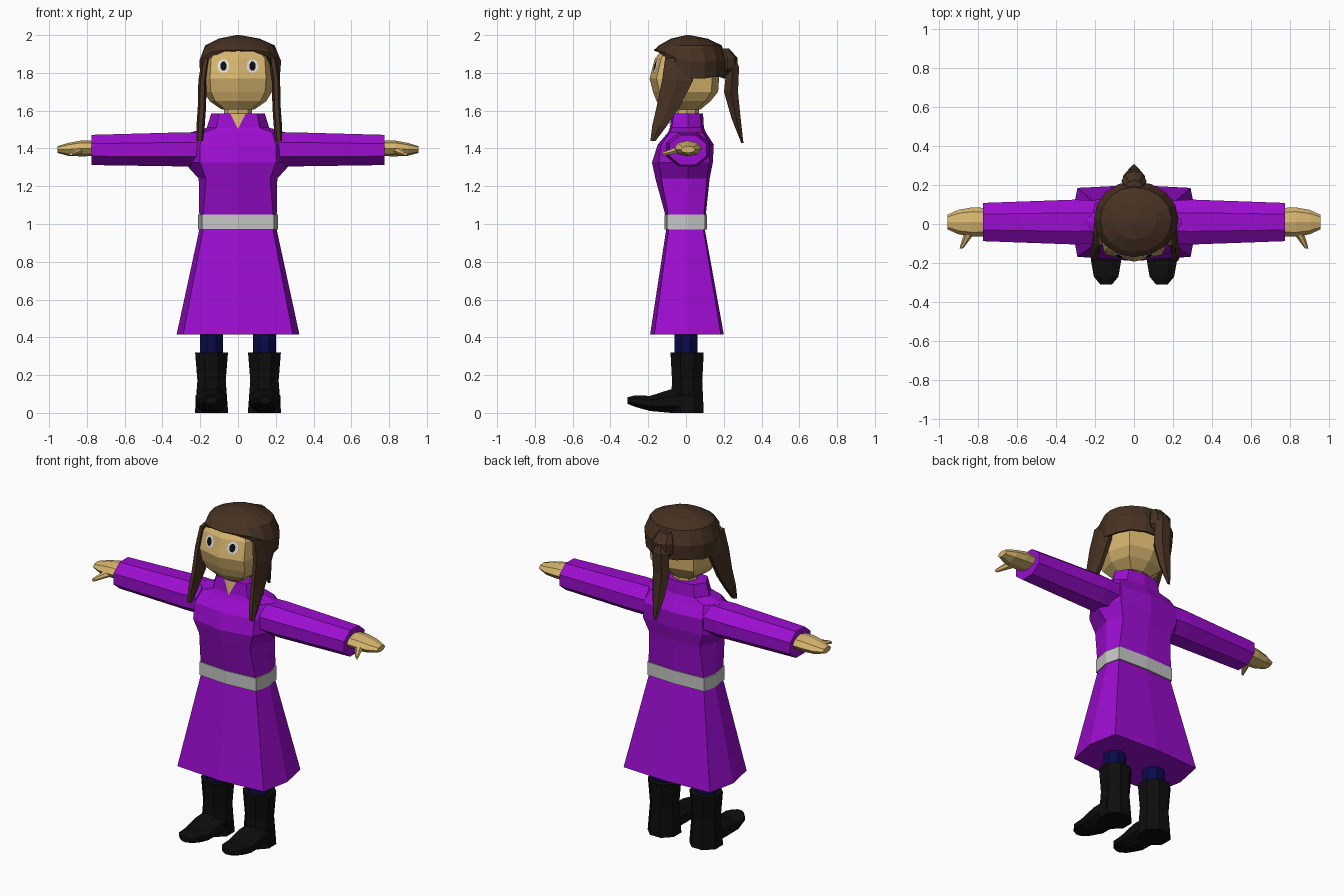
import bpy, bmesh, math
from mathutils import Vector
from mathutils.bvhtree import BVHTree

if "Cube" in bpy.data.objects:
    bpy.data.objects.remove(bpy.data.objects["Cube"])


def material(name, rgb):
    m = bpy.data.materials.new(name)
    m.diffuse_color = (*rgb, 1)
    m.use_nodes = True
    m.node_tree.nodes["Principled BSDF"].inputs["Base Color"].default_value = m.diffuse_color
    return m


PURPLE = material("purple cloth", (0.33, 0.004, 0.63))
SKIN = material("skin", (0.68, 0.46, 0.155))
HAIR = material("brown hair", (0.062, 0.031, 0.016))
BELT = material("light grey belt", (0.56, 0.56, 0.56))
NAVY = material("navy trousers", (0.003, 0.003, 0.07))
BLACK = material("black leather", (0.004, 0.004, 0.004))
WHITE = material("eye white", (0.75, 0.75, 0.75))


def finish(name, bm, mat, recalc=True):
    if recalc:
        bmesh.ops.recalc_face_normals(bm, faces=bm.faces)
    me = bpy.data.meshes.new(name)
    bm.to_mesh(me)
    bm.free()
    me.materials.append(mat)
    ob = bpy.data.objects.new(name, me)
    bpy.context.collection.objects.link(ob)
    return ob


def loft(name, rings, mat, caps=(True, True), mirror=1):
    """Skin a list of equal-length rings into a closed tube."""
    bm = bmesh.new()
    rows = [[bm.verts.new((x * mirror, y, z)) for x, y, z in r] for r in rings]
    n = len(rows[0])
    for a, b in zip(rows, rows[1:]):
        for i in range(n):
            j = (i + 1) % n
            bm.faces.new((a[i], a[j], b[j], b[i]))
    if caps[0]:
        bm.faces.new(rows[0])
    if caps[1]:
        bm.faces.new(rows[-1])
    return finish(name, bm, mat)


def ring(axis, t, c1, c2, r1, r2, n=8, flat=False, p=1.0):
    """Polygon section at t on the axis; flat puts sides, not corners, outward."""
    off = math.pi / n if flat else 0
    k = 1 / math.cos(math.pi / n) if flat else 1
    pts = []
    for i in range(n):
        a = off + i * 2 * math.pi / n
        c, s = math.cos(a), math.sin(a)
        u = c1 + r1 * k * math.copysign(abs(c) ** p, c)
        v = c2 + r2 * k * math.copysign(abs(s) ** p, s)
        pts.append({'z': (u, v, t), 'x': (t, u, v), 'y': (u, t, v)}[axis])
    return pts


def body(z, corner, side, yf, yfc, yb, ybc):
    """Eight-point body section: front, corners, sides, back."""
    half = [(corner, yfc), (side, 0.01), (corner, ybc)]
    pts = [(0, yf)] + half + [(0, yb)] + [(-x, y) for x, y in reversed(half)]
    return [(x, y, z) for x, y in pts]


# tunic: skirt, bodice and collar
tunic = loft("tunic", [
    body(0.415, 0.29, 0.325, -0.19, -0.168, 0.20, 0.185),
    body(0.97, 0.185, 0.205, -0.105, -0.092, 0.10, 0.092),
    body(1.05, 0.185, 0.205, -0.11, -0.095, 0.105, 0.095),
    body(1.24, 0.17, 0.208, -0.162, -0.13, 0.125, 0.11),
    body(1.325, 0.20, 0.285, -0.18, -0.145, 0.142, 0.125),
    body(1.42, 0.20, 0.28, -0.15, -0.13, 0.147, 0.125),
    body(1.485, 0.18, 0.25, -0.095, -0.085, 0.105, 0.09),
    body(1.51, 0.115, 0.165, -0.085, -0.075, 0.095, 0.08),
    body(1.585, 0.10, 0.142, -0.075, -0.065, 0.09, 0.075)], PURPLE)

# belt
loft("belt", [body(z, 0.19, 0.211, -0.115, -0.10, 0.11, 0.10)
              for z in (0.97, 1.05)], BELT)

# neck and head
loft("neck", [ring('z', z, 0, 0.005, 0.075, 0.065) for z in (1.5, 1.64)], SKIN)
head = loft("head", [
    ring('z', z, 0, (f + b) / 2, w, (b - f) / 2, p=0.65) for z, w, f, b in [
        (1.605, 0.085, -0.115, 0.075), (1.65, 0.15, -0.155, 0.13),
        (1.70, 0.18, -0.175, 0.17), (1.77, 0.186, -0.193, 0.175),
        (1.875, 0.178, -0.165, 0.17), (1.925, 0.14, -0.125, 0.14),
        (1.96, 0.06, -0.05, 0.07)]], SKIN)


def plate(name, target, outline, mat, lift):
    """Thin patch laid on the front of the target (x, z outline)."""
    tree = BVHTree.FromPolygons([v.co for v in target.data.vertices],
                                [tuple(f.vertices) for f in target.data.polygons])
    cx = sum(p[0] for p in outline) / len(outline)
    cz = sum(p[1] for p in outline) / len(outline)
    bm = bmesh.new()
    vs = []
    for x, z in outline + [(cx, cz)]:
        hit = tree.ray_cast(Vector((x, -1, z)), Vector((0, 1, 0)))[0]
        vs.append(bm.verts.new((x, hit.y - lift, z)))
    n = len(outline)
    for i in range(n):
        bm.faces.new((vs[i], vs[(i + 1) % n], vs[n]))
    return finish(name, bm, mat, recalc=False)


def oval(cx, cz, rx, rz, n=8):
    return [(cx + rx * math.cos((i + .5) * 2 * math.pi / n),
             cz + rz * math.sin((i + .5) * 2 * math.pi / n)) for i in range(n)]


# open neckline and eyes
plate("neckline", tunic, [(-0.04, 1.583), (-0.02, 1.543), (0, 1.502),
                          (0.02, 1.543), (0.04, 1.583), (0, 1.583)], SKIN, 0.004)
for side, m in (("right", 1), ("left", -1)):
    plate(side + "_eye_white", head, oval(m * 0.077, 1.836, 0.033, 0.037), WHITE, 0.004)
    plate(side + "_pupil", head, oval(m * 0.077, 1.836, 0.018, 0.025), BLACK, 0.008)

# hair cap: dome whose lower edge rises over the face
N = 16
EDGE = [1.915, 1.912, 1.885, 1.80, 1.77, 1.77, 1.78, 1.775, 1.77]
rows = []
for scale, drop in [(0.06, 0), (0.5, 0), (0.85, 0), (1.0, 0.4), (0.97, 1)]:
    row = []
    for i in range(N):
        a = i * 2 * math.pi / N
        rx = 0.228 if 0 < i < 8 else 0.205
        top = 2.0 - 0.075 * scale ** 2
        edge = EDGE[min(i, N - i)]
        row.append((rx * scale * math.sin(a),
                    0.01 + 0.015 * scale - 0.195 * scale * math.cos(a),
                    top + (min(edge, top) - top) * drop))
    rows.append(row)
cap = loft("hair_cap", rows, HAIR, caps=(True, False))
mod = cap.modifiers.new("thickness", 'SOLIDIFY')
mod.thickness = 0.015
mod.offset = -1

# front locks
for side, m, dx in (("right", 1, 0.008), ("left", -1, -0.005)):
    loft(side + "_hair_lock", [
        ring('z', z, x + dx, y, hx, hy, 6) for z, x, y, hx, hy in [
            (1.88, 0.175, -0.045, 0.02, 0.075), (1.76, 0.193, -0.045, 0.022, 0.095),
            (1.62, 0.196, -0.095, 0.022, 0.07), (1.52, 0.203, -0.14, 0.022, 0.045),
            (1.44, 0.208, -0.175, 0.018, 0.016)]], HAIR, mirror=m)

# hair knot and ponytail
loft("hair_knot", [ring('z', z, 0.0, y, r, r * 0.8) for z, y, r in [
    (1.79, 0.215, 0.035), (1.82, 0.22, 0.065), (1.88, 0.22, 0.065),
    (1.93, 0.195, 0.04)]], HAIR)
loft("ponytail", [ring('z', z, 0, y, rx, ry, 6) for z, y, rx, ry in [
    (1.875, 0.25, 0.03, 0.018), (1.83, 0.248, 0.055, 0.038),
    (1.70, 0.238, 0.056, 0.043), (1.56, 0.265, 0.04, 0.028),
    (1.43, 0.298, 0.01, 0.007)]], HAIR)

# paired limbs
for side, m in (("right", 1), ("left", -1)):
    loft(side + "_sleeve", [
        ring('x', x, 0.01, z, ry, rz, flat=True) for x, z, ry, rz in [
            (0.18, 1.395, 0.11, 0.088), (0.30, 1.395, 0.115, 0.09),
            (0.775, 1.392, 0.098, 0.08)]], PURPLE, mirror=m)
    loft(side + "_hand", [
        ring('x', x, 0.01, z, ry, rz) for x, z, ry, rz in [
            (0.75, 1.40, 0.072, 0.04), (0.83, 1.40, 0.075, 0.042),
            (0.90, 1.395, 0.063, 0.034), (0.955, 1.394, 0.038, 0.018)]],
         SKIN, mirror=m)
    loft(side + "_thumb", [
        ring('y', y, x, z, rx, rz, 6) for y, x, z, rx, rz in [
            (-0.03, 0.835, 1.395, 0.03, 0.022), (-0.08, 0.862, 1.382, 0.02, 0.016),
            (-0.125, 0.885, 1.37, 0.009, 0.01)]], SKIN, mirror=m)
    loft(side + "_trouser_leg", [
        ring('z', z, 0.14, 0, 0.06, 0.06, flat=True) for z in (0.28, 0.6)],
         NAVY, mirror=m)
    loft(side + "_boot_shaft", [
        ring('z', z, 0.14, 0.006, rx, ry, flat=True) for z, rx, ry in [
            (0, 0.088, 0.088), (0.17, 0.075, 0.08), (0.32, 0.087, 0.088)]],
         BLACK, mirror=m)
    loft(side + "_boot_foot", [
        ring('y', y, 0.143, (lo + hi) / 2, w, (hi - lo) / 2, flat=True)
        for y, lo, hi, w in [
            (0.03, 0, 0.13, 0.082), (-0.08, 0, 0.125, 0.082),
            (-0.19, 0.01, 0.09, 0.077), (-0.27, 0.032, 0.093, 0.063),
            (-0.31, 0.048, 0.083, 0.03)]], BLACK, mirror=m)
